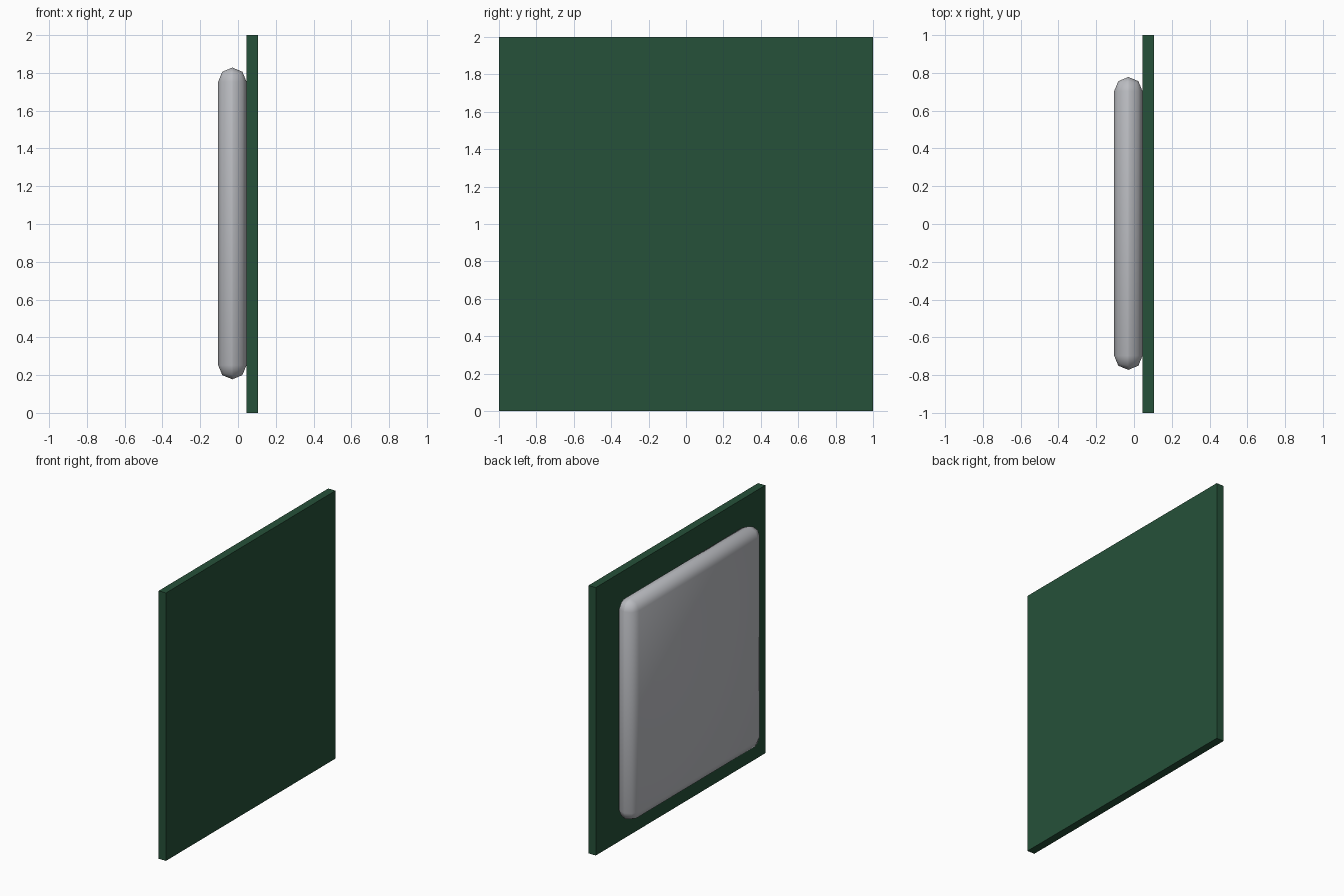
import bpy

# Remove the default cube
cube = bpy.data.objects.get("Cube")
if cube:
    bpy.data.objects.remove(cube, do_unlink=True)


def make_material(name, rgb):
    mat = bpy.data.materials.new(name)
    mat.use_nodes = True
    color = (*rgb, 1.0)
    mat.diffuse_color = color
    mat.node_tree.nodes["Principled BSDF"].inputs["Base Color"].default_value = color
    return mat


def make_box(name, center, size, mat):
    bpy.ops.mesh.primitive_cube_add(size=1, location=center)
    obj = bpy.context.object
    obj.name = name
    obj.scale = size
    bpy.ops.object.transform_apply(location=False, rotation=False, scale=True)
    obj.data.materials.append(mat)
    return obj


green = make_material("dark green", (0.019, 0.082, 0.041))
grey = make_material("light grey", (0.50, 0.51, 0.54))

# Thin square backing board, standing upright
make_box("backing_board", (0.075, 0, 1), (0.06, 2, 2), green)

# Rounded pad fixed to one side of the board
pad = make_box("rounded_pad", (-0.03, 0.003, 1.003), (0.15, 1.55, 1.65), grey)
bevel = pad.modifiers.new("round_edges", "BEVEL")
bevel.width = 0.0745
bevel.segments = 2
bevel.limit_method = "NONE"
bpy.ops.object.modifier_apply(modifier=bevel.name)
bpy.ops.object.shade_smooth()
